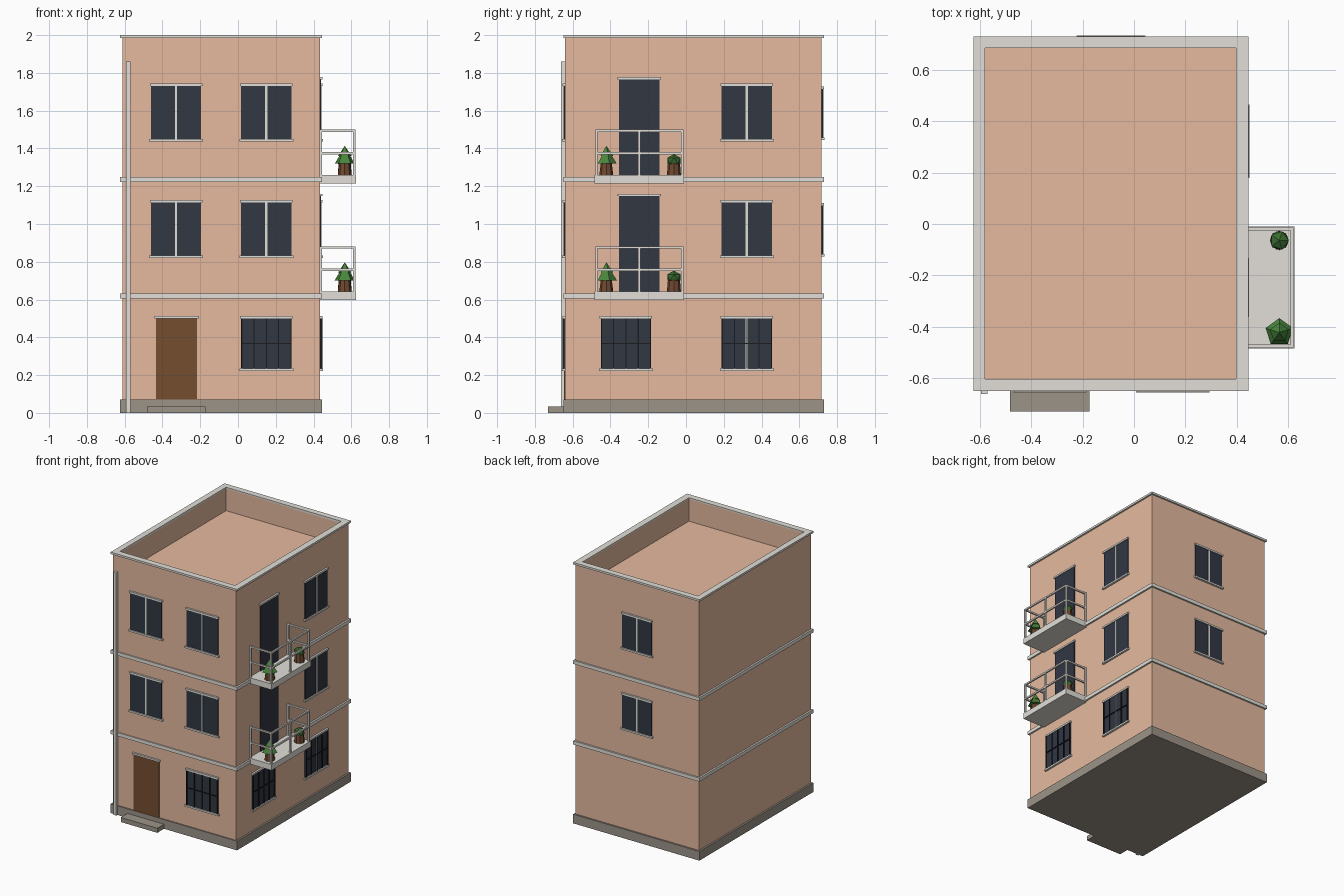
import bpy, bmesh, math
from mathutils import Matrix, Vector

cube = bpy.data.objects.get("Cube")
if cube:
    bpy.data.objects.remove(cube)


def material(name, r, g, b):
    m = bpy.data.materials.new(name)
    m.use_nodes = True
    m.diffuse_color = (r, g, b, 1)
    m.node_tree.nodes["Principled BSDF"].inputs["Base Color"].default_value = (r, g, b, 1)
    return m


WALL = material("terracotta plaster", 0.79, 0.49, 0.345)
TRIM = material("pale stone", 0.76, 0.74, 0.69)
PLINTH = material("grey stone", 0.33, 0.295, 0.25)
GLASS = material("dark glass", 0.031, 0.038, 0.055)
WOOD = material("brown wood", 0.18, 0.075, 0.030)
IRON = material("black iron", 0.010, 0.011, 0.013)
LEAF = material("leaf green", 0.065, 0.235, 0.045)
BUSH = material("bush green", 0.04, 0.15, 0.03)
POT = material("clay pot", 0.16, 0.066, 0.03)

# Outer faces of the walls
X0, X1, Y0, Y1 = -0.612, 0.433, -0.64, 0.717
LIP = 0.013
STOREY = 0.617


def finish(name, bm, mat):
    mesh = bpy.data.meshes.new(name)
    bm.to_mesh(mesh)
    bm.free()
    mesh.materials.append(mat)
    ob = bpy.data.objects.new(name, mesh)
    bpy.context.collection.objects.link(ob)
    return ob


def boxes(name, mat, *spans):
    """One object from boxes given as (x0, x1, y0, y1, z0, z1)."""
    bm = bmesh.new()
    for x0, x1, y0, y1, z0, z1 in spans:
        centre = Vector((x0 + x1, y0 + y1, z0 + z1)) / 2
        size = (abs(x1 - x0), abs(y1 - y0), abs(z1 - z0), 1)
        bmesh.ops.create_cube(bm, size=1, matrix=Matrix.Translation(centre) @ Matrix.Diagonal(size))
    return finish(name, bm, mat)


def on_wall(side, u0, u1, z0, z1, depth):
    """Box span standing out from a wall by depth."""
    if side == "front":
        return (u0, u1, Y0 - depth, Y0 + 0.01, z0, z1)
    if side == "back":
        return (u0, u1, Y1 - 0.01, Y1 + depth, z0, z1)
    return (X1 - 0.01, X1 + depth, u0, u1, z0, z1)


def ring(name, mat, outer, inner, z0, z1):
    """Rectangular frame with an open middle, from four mitred sides."""
    bm = bmesh.new()
    rings = []
    for (a, b, c, d), z in ((outer, z0), (outer, z1), (inner, z1), (inner, z0)):
        rings.append([bm.verts.new(p) for p in ((a, c, z), (b, c, z), (b, d, z), (a, d, z))])
    for k in range(4):
        low, high = rings[k], rings[(k + 1) % 4]
        for i in range(4):
            j = (i + 1) % 4
            bm.faces.new((low[i], low[j], high[j], high[i]))
    return finish(name, bm, mat)


# Walls with parapet, roof deck, coping, plinth and floor bands
inner = (-0.58, 0.397, -0.602, 0.684)
lip = (X0 - LIP, X1 + LIP, Y0 - LIP + 0.004, Y1 + LIP)
DECK = 1.82
boxes("building_body", WALL, (X0, X1, Y0, Y1, 0.03, DECK))
ring("parapet_wall", WALL, (X0, X1, Y0, Y1), inner, DECK, 1.99)
ring("parapet_coping", TRIM, lip, inner, 1.985, 2.0)
boxes("plinth", PLINTH, lip + (0, 0.07))
for n in (1, 2):
    z = n * STOREY
    boxes(f"floor_band_{n}", TRIM, lip + (z - 0.012, z + 0.015))


def window(name, side, u, z0, height=0.307, w=0.133, mullion=True, barred=False):
    z1 = z0 + height
    boxes(name + "_glass", GLASS, on_wall(side, u - w, u + w, z0 + 0.006, z1 - 0.006, 0.007))
    trim = [on_wall(side, u - w - 0.01, u + w + 0.01, z0, z0 + 0.013, 0.016),
            on_wall(side, u - w - 0.006, u + w + 0.006, z1 - 0.013, z1, 0.014)]
    if mullion:
        trim.append(on_wall(side, u - 0.006, u + 0.006, z0, z1, 0.010))
    boxes(name + "_trim", TRIM, *trim)
    if barred:
        t = 0.003
        bars = [on_wall(side, u + k * 0.065 - t, u + k * 0.065 + t, z0 + 0.013, z1 - 0.013, 0.014)
                for k in (-2, -1, 0, 1, 2)]
        zm = (z0 + z1) / 2
        bars.append(on_wall(side, u - w, u + w, zm - t, zm + t, 0.014))
        boxes(name + "_bars", IRON, *bars)


# Windows on the two upper floors
for n, z in ((1, 0.82), (2, 0.82 + STOREY)):
    window(f"front_window_right_{n}", "front", -0.328, z)
    window(f"front_window_left_{n}", "front", 0.15, z)
    window(f"side_window_{n}", "side", 0.322, z)
    window(f"back_window_{n}", "back", -0.09, z + 0.008, 0.282, 0.124)

# Barred windows on the ground floor
window("ground_window_front", "front", 0.15, 0.222, 0.291, mullion=False, barred=True)
window("ground_window_side_front", "side", -0.318, 0.222, 0.291, mullion=False, barred=True)
window("ground_window_side_back", "side", 0.322, 0.222, 0.291, barred=True)

# Entrance and drainpipe
boxes("front_door", WOOD, on_wall("front", -0.433, -0.218, 0.07, 0.505, 0.006))
boxes("front_door_lintel", TRIM, on_wall("front", -0.442, -0.207, 0.5, 0.513, 0.014))
boxes("front_step", PLINTH, (-0.483, -0.173, -0.73, Y0, 0, 0.035))
boxes("drainpipe", TRIM, (-0.594, -0.569, -0.662, Y0 + 0.005, 0, 1.86))


def cone(bm, x, y, z0, z1, r0, r1, sides):
    bmesh.ops.create_cone(bm, cap_ends=True, segments=sides, radius1=r0, radius2=r1, depth=z1 - z0,
                          matrix=Matrix.Translation((x, y, (z0 + z1) / 2)))


def pot(name, x, y, z, height, top):
    bm = bmesh.new()
    cone(bm, x, y, z, z + height, 0.037, top, 8)
    finish(name, bm, POT)


def balcony(n, z):
    """Slab, door, railing and two plants; z is the slab top."""
    xo, ya, yb, t = 0.624, -0.484, -0.01, 0.012
    boxes(f"balcony_slab_{n}", TRIM, (X1 - 0.01, xo, ya, yb, z - 0.045, z))
    boxes(f"balcony_door_{n}", GLASS, on_wall("side", -0.354, -0.14, z, z + 0.508, 0.007))
    boxes(f"balcony_door_lintel_{n}", TRIM, on_wall("side", -0.362, -0.132, z + 0.505, z + 0.518, 0.014))
    # Railing
    ends = (ya + 0.004, yb - 0.004 - t)
    xr = xo - 0.003
    parts = []
    for h in (0.11, 0.228):
        parts.append((xr - t, xr, ends[0], ends[1] + t, z + h, z + h + t))
        parts += [(X1, xr - t, y, y + t, z + h, z + h + t) for y in ends]
    for y in ends:
        parts += [(x, x + t, y, y + t, z, z + 0.235) for x in (X1, xr - t)]
    mid = sum(ends) / 2
    parts.append((xr - t, xr, mid, mid + t, z, z + 0.235))
    boxes(f"balcony_railing_{n}", TRIM, *parts)
    # Conical tree
    x, y = 0.565, -0.422
    pot(f"tree_pot_{n}", x, y, z, 0.085, 0.026)
    bm = bmesh.new()
    cone(bm, x, y, z + 0.06, z + 0.125, 0.056, 0.015, 5)
    cone(bm, x, y, z + 0.1, z + 0.155, 0.038, 0, 5)
    finish(f"tree_leaves_{n}", bm, LEAF)
    # Round bush
    y = -0.064
    pot(f"bush_pot_{n}", x, y, z, 0.075, 0.031)
    bm = bmesh.new()
    bmesh.ops.create_icosphere(bm, subdivisions=1, radius=0.041,
                               matrix=Matrix.Translation((x, y, z + 0.076)) @ Matrix.Diagonal((1, 1, 0.85, 1)))
    finish(f"bush_leaves_{n}", bm, BUSH)


balcony(1, 0.642)
balcony(2, 0.642 + STOREY)

# Outward normals on every part
for ob in bpy.context.collection.objects:
    if ob.type == "MESH":
        bm = bmesh.new()
        bm.from_mesh(ob.data)
        bmesh.ops.recalc_face_normals(bm, faces=bm.faces)
        bm.to_mesh(ob.data)
        bm.free()
